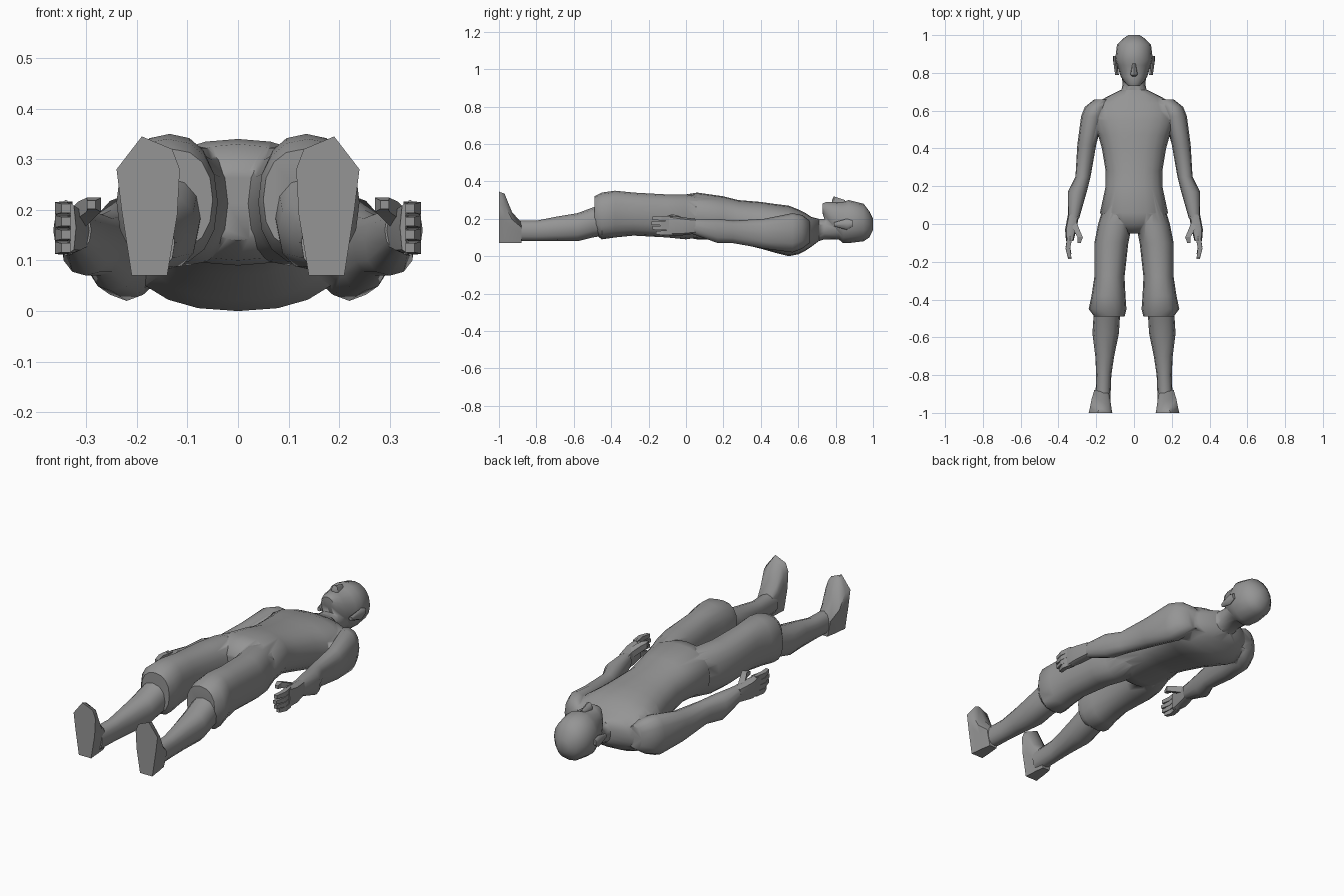
import bpy, bmesh
from math import sin, cos, pi, copysign, radians

old = bpy.data.objects.get("Cube")
if old:
    bpy.data.objects.remove(old, do_unlink=True)

grey = bpy.data.materials.new("plain grey")
grey.use_nodes = True
tone = (.3, .3, .3, 1)
grey.diffuse_color = tone
grey.node_tree.nodes["Principled BSDF"].inputs["Base Color"].default_value = tone


def select(obj):
    bpy.ops.object.select_all(action="DESELECT")
    obj.select_set(True)
    bpy.context.view_layer.objects.active = obj


def skin_rings(name, rings, angle=50):
    """Bridge a list of closed point rings and cap both ends."""
    bm = bmesh.new()
    loops = [[bm.verts.new(point) for point in ring] for ring in rings]
    for lower, upper in zip(loops, loops[1:]):
        for i in range(len(lower)):
            bm.faces.new((lower[i - 1], lower[i], upper[i], upper[i - 1]))
    bm.faces.new(loops[0])
    bm.faces.new(loops[-1])
    bmesh.ops.recalc_face_normals(bm, faces=bm.faces)
    mesh = bpy.data.meshes.new(name)
    bm.to_mesh(mesh)
    bm.free()
    mesh.materials.append(grey)
    obj = bpy.data.objects.new(name, mesh)
    bpy.context.collection.objects.link(obj)
    select(obj)
    bpy.ops.object.shade_smooth_by_angle(angle=radians(angle))
    return obj


def signed_power(value, power):
    return copysign(abs(value) ** power, value)


def loft(name, rows, side=1, sides=16, square=2.3):
    """Rows hold y, centre x, half width, lowest z and highest z."""
    rings = []
    for y, x, half, low, high in rows:
        ring = []
        for i in range(sides):
            angle = i * 2 * pi / sides
            across = signed_power(cos(angle), 2 / square)
            upward = signed_power(sin(angle), 2 / square)
            ring.append((side * (x + half * across), y,
                         (low + high) / 2 + (high - low) / 2 * upward))
        rings.append(ring)
    return skin_rings(name, rings)


def block_chain(name, joints, side):
    """Square-section finger; joints hold a centre and a half thickness."""
    corners = ((-1, -1), (1, -1), (1, 1), (-1, 1))
    rings = [[(side * (x + across * half), y, z + upward * half)
              for across, upward in corners] for x, y, z, half in joints]
    return skin_rings(name, rings, angle=20)


def merge(base, part):
    """Union a part into the base so the surface runs on smoothly."""
    mod = base.modifiers.new("union", "BOOLEAN")
    mod.operation = "UNION"
    mod.solver = "EXACT"
    mod.object = part
    select(base)
    bpy.ops.object.modifier_apply(modifier=mod.name)
    bpy.data.objects.remove(part, do_unlink=True)


# Torso from neck to crotch
body = loft("body", [
    (.71, 0, .07, .08, .2), (.67, 0, .15, .05, .21),
    (.64, 0, .2, .03, .23), (.6, 0, .22, .01, .25),
    (.55, 0, .22, 0, .27), (.47, 0, .19, .02, .28),
    (.4, 0, .17, .04, .29), (.28, 0, .15, .07, .3),
    (.2, 0, .15, .09, .32), (.06, 0, .18, .09, .34),
    (0, 0, .14, .1, .33), (-.05, 0, .06, .14, .28)], sides=20)

# Neck and head
merge(body, loft("neck", [
    (.83, 0, .07, .09, .22), (.74, 0, .06, .09, .2), (.65, 0, .08, .06, .2)]))
merge(body, loft("head", [
    (1, 0, .03, .14, .2), (.98, 0, .06, .1, .24), (.95, 0, .09, .08, .28),
    (.87, 0, .1, .07, .3), (.84, 0, .09, .07, .29), (.78, 0, .07, .12, .29),
    (.75, 0, .05, .17, .29), (.73, 0, .03, .23, .28)], square=2.1))

for side in (1, -1):
    # Shoulder and arm down to the wrist
    merge(body, loft("arm", [
        (.66, .17, .04, .07, .19), (.62, .2, .06, .04, .22),
        (.57, .22, .06, .02, .23), (.42, .25, .05, .04, .2),
        (.25, .27, .04, .07, .19), (.17, .3, .05, .07, .2),
        (.03, .32, .03, .12, .2)], side, sides=12))
    # Loose trouser leg ending in a flared cuff
    merge(body, loft("trouser_leg", [
        (.13, .08, .07, .11, .31), (0, .1, .09, .09, .33),
        (-.1, .12, .09, .1, .33), (-.28, .13, .08, .11, .34),
        (-.38, .135, .09, .1, .35), (-.45, .14, .1, .09, .34),
        (-.49, .13, .08, .12, .32)], side))

# Nose wedge
loft("nose", [(.78, 0, .01, .25, .3), (.79, 0, .02, .25, .32),
              (.85, 0, .01, .25, .3)], sides=8)

# Outline of the left sole and the point it narrows towards
sole = [(.19, .345), (.24, .28), (.23, .2), (.21, .07),
        (.14, .07), (.12, .19), (.115, .28), (.13, .32)]
ankle, heel = .166, .07

for side, label in ((1, "left"), (-1, "right")):
    loft(label + "_ear", [
        (.79, .09, .01, .16, .18), (.86, .1, .01, .14, .2),
        (.89, .1, .01, .16, .19)], side, sides=8)

    # Bare lower leg
    loft(label + "_shin", [
        (-.44, .14, .07, .11, .28), (-.5, .145, .07, .1, .26),
        (-.58, .15, .07, .08, .23), (-.7, .155, .05, .08, .21),
        (-.8, .16, .04, .08, .19), (-.93, .165, .04, .08, .19)], side, sides=12)

    # Foot: the sole outline shrinks back to the ankle
    rings = []
    for y, wide, tall in ((-1, 1, 1), (-.97, .9, .96), (-.93, .8, .6), (-.88, .6, .4)):
        rings.append([(side * (ankle + (x - ankle) * wide), y,
                       heel + (z - heel) * tall) for x, z in sole])
    skin_rings(label + "_foot", rings)

    # Palm, four blocky fingers and a thumb
    loft(label + "_palm", [
        (.05, .32, .03, .12, .2), (-.03, .335, .03, .11, .21),
        (-.09, .34, .02, .11, .22)], side, sides=8, square=3)
    for i, tip in enumerate((-.16, -.18, -.185, -.18)):
        z = .125 + i * .026
        block_chain(label + "_finger", [
            (.34, -.07, z, .013), (.35, tip / 2 - .04, z, .012),
            (.34, tip, z, .009)], side)
    block_chain(label + "_thumb", [
        (.32, .01, .18, .016), (.3, -.04, .2, .016),
        (.285, -.07, .21, .014), (.29, -.1, .21, .008)], side)
